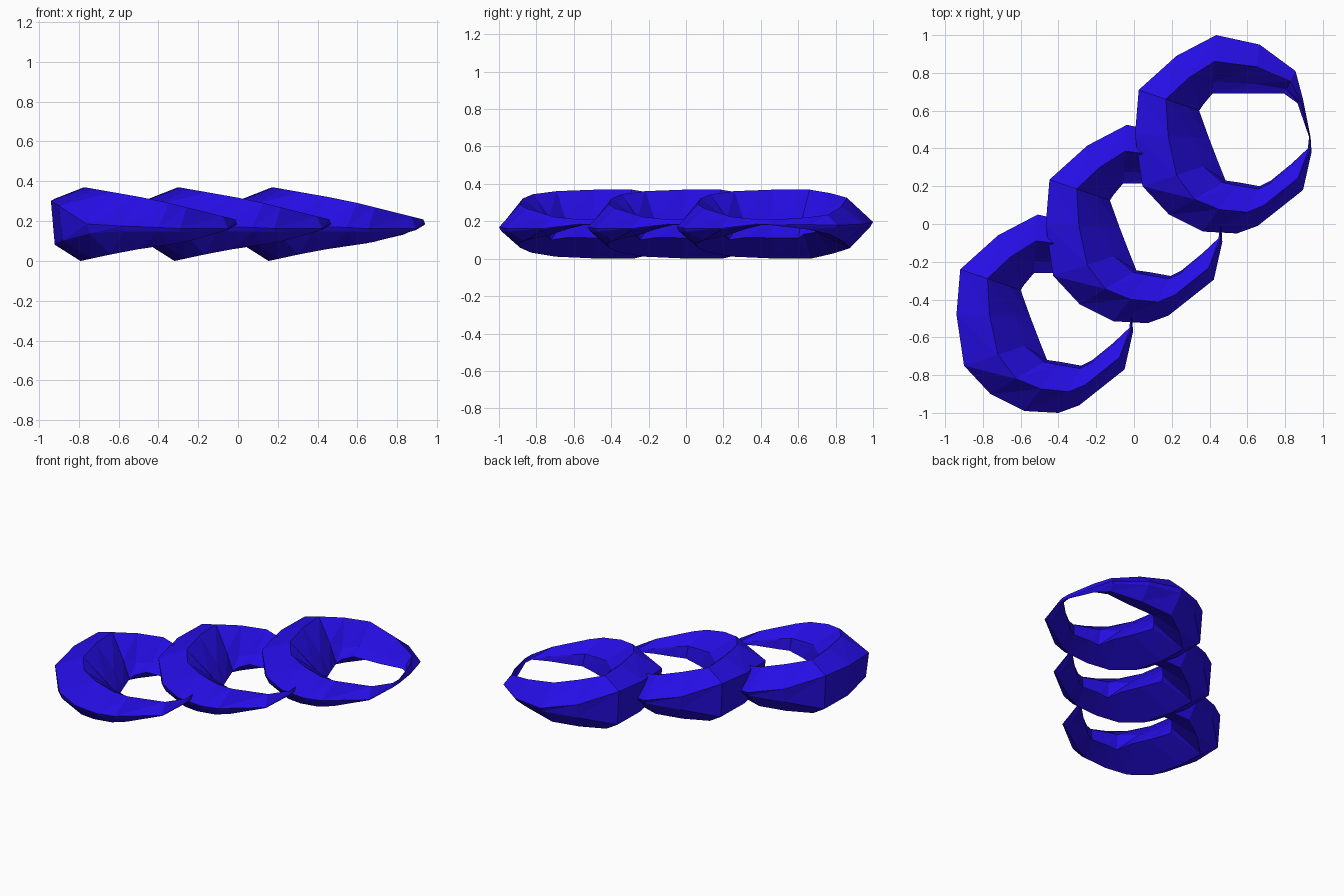
import bpy, bmesh

if "Cube" in bpy.data.objects:
    bpy.data.objects.remove(bpy.data.objects["Cube"])

blue = bpy.data.materials.new("deep blue")
blue.diffuse_color = (0.019, 0.004, 0.78, 1)
blue.use_nodes = True
blue.node_tree.nodes["Principled BSDF"].inputs["Base Color"].default_value = blue.diffuse_color

# Stations around one link: outer x, y, inner x, y, bluntness of the outer wall
STATIONS = [
    (0.93, 0.46, 0.922, 0.46, 0.1),
    (0.89, 0.66, 0.86, 0.64, 0.1),
    (0.85, 0.81, 0.79, 0.69, 0.1),
    (0.66, 0.95, 0.62, 0.69, 0.1),
    (0.43, 1.00, 0.41, 0.69, 0.1),
    (0.22, 0.89, 0.36, 0.63, 0.3),
    (0.02, 0.71, 0.34, 0.60, 0.65),
    (0.00, 0.47, 0.39, 0.46, 0.6),
    (0.04, 0.20, 0.44, 0.33, 0.5),
    (0.18, 0.05, 0.48, 0.23, 0.15),
    (0.36, -0.04, 0.55, 0.22, 0.1),
    (0.54, -0.05, 0.66, 0.20, 0.1),
    (0.65, -0.01, 0.72, 0.23, 0.1),
    (0.89, 0.18, 0.83, 0.32, 0.1),
    (0.935, 0.38, 0.915, 0.40, 0.1),
]
# Crest and keel heights close towards the thin right side
TOP = [(0.0, 0.35), (0.17, 0.37), (0.54, 0.305), (0.80, 0.24), (0.94, 0.205)]
BOTTOM = [(0.0, 0.0), (0.15, 0.0), (0.38, 0.05), (0.65, 0.09), (0.80, 0.12), (0.94, 0.185)]


def height(curve, x):
    for (x0, z0), (x1, z1) in zip(curve, curve[1:]):
        if x <= x1:
            return z0 + (z1 - z0) * (x - x0) / (x1 - x0)
    return curve[-1][1]


def section(ox, oy, ix, iy, blunt):
    def at(t):
        return ox + (ix - ox) * t, oy + (iy - oy) * t
    crest, keel = at(0.45), at(0.40)
    top, bottom = height(TOP, crest[0]), height(BOTTOM, keel[0])
    mid, half = (top + bottom) / 2 - 0.01, (top - bottom) / 2
    # the front arm has a high inner wall, the back arm a low sloping one
    if oy < 0.19:
        rim, reach, shoulder, lip = mid - 0.02, 0.94, 0.3, -0.5
    elif ox < 0.1:
        rim, reach, shoulder, lip = mid, 0.80, 0.25, -0.35
    else:
        rim, reach, shoulder, lip = mid, 0.80, 0.05, -0.3
    return [(ox, oy, rim + 1.15 * blunt * half), (*crest, top),
            (*at(reach), mid + shoulder * half),
            (ix, iy, mid + lip * half),
            (*keel, bottom), (*at(0.05), rim - 0.85 * blunt * half)]


def make_link(name, dx, dy):
    bm = bmesh.new()
    rings = [[bm.verts.new((x - 0.4675 + dx, y - 0.475 + dy, z)) for x, y, z in section(*s)]
             for s in STATIONS]
    for a, b in zip(rings, rings[1:] + rings[:1]):
        for i in range(6):
            j = (i + 1) % 6
            # split every panel into two flat facets
            bm.faces.new((a[i], a[j], b[j]))
            bm.faces.new((a[i], b[j], b[i]))
    bmesh.ops.recalc_face_normals(bm, faces=bm.faces)
    mesh = bpy.data.meshes.new(name)
    bm.to_mesh(mesh)
    bm.free()
    mesh.materials.append(blue)
    bpy.context.collection.objects.link(bpy.data.objects.new(name, mesh))


# Three overlapping links along a diagonal
for n, k in (("front_link", -1), ("middle_link", 0), ("back_link", 1)):
    make_link(n, 0.4725 * k, 0.475 * k)
